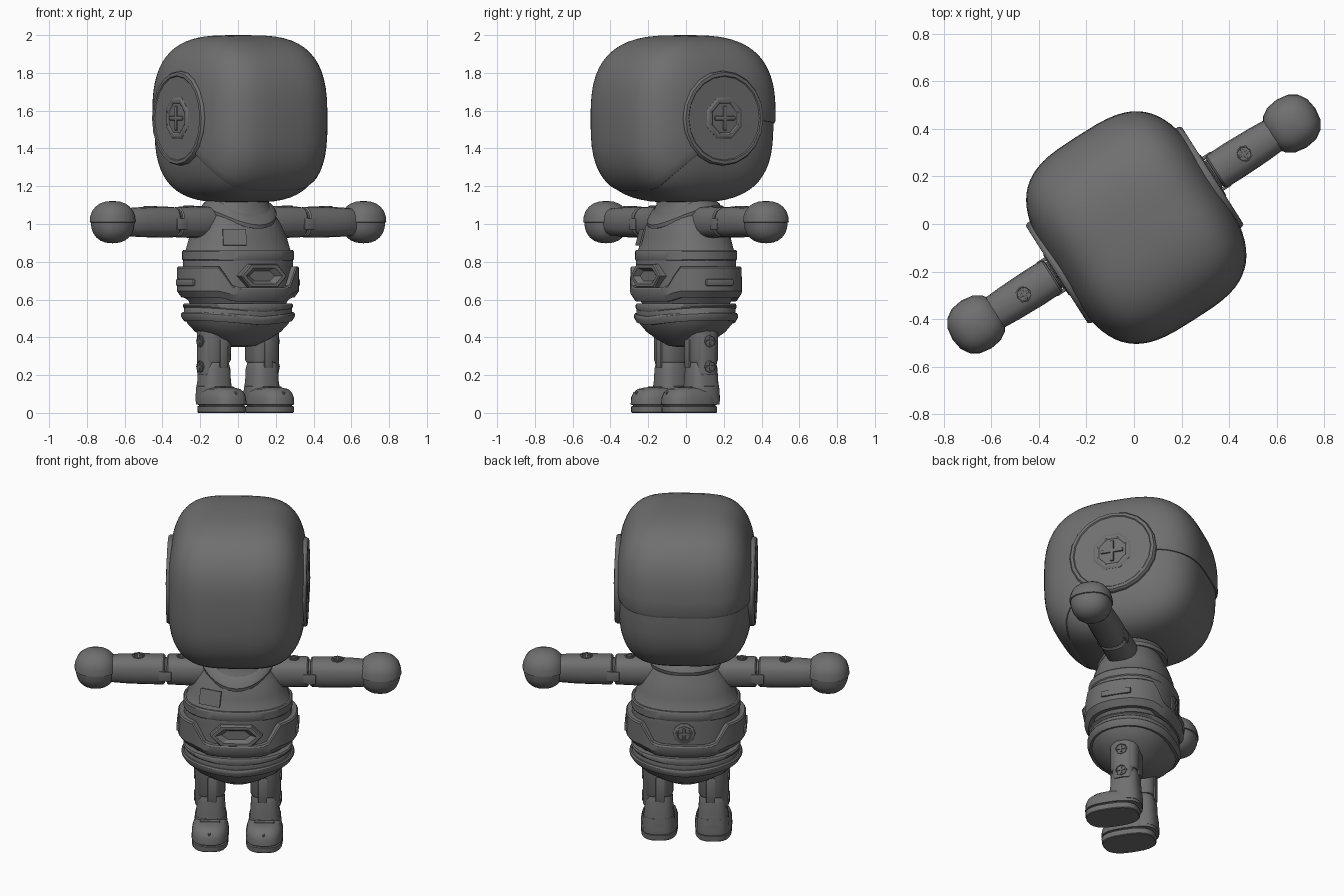
import bpy, bmesh, math
from mathutils import Matrix, Vector

if "Cube" in bpy.data.objects:
    bpy.data.objects.remove(bpy.data.objects["Cube"])

TURN = Matrix.Rotation(math.radians(32.5), 4, 'Z')
grey = bpy.data.materials.new("dark_grey")
grey.diffuse_color = (0.16, 0.16, 0.16, 1)
grey.use_nodes = True
grey.node_tree.nodes["Principled BSDF"].inputs["Base Color"].default_value = grey.diffuse_color


def finish(name, bm):
    bmesh.ops.recalc_face_normals(bm, faces=bm.faces)
    bm.transform(TURN)
    me = bpy.data.meshes.new(name)
    bm.to_mesh(me)
    bm.free()
    me.materials.append(grey)
    ob = bpy.data.objects.new(name, me)
    bpy.context.collection.objects.link(ob)
    return ob


def loft(name, rings, closed=False, mat=None):
    """Skin between equal rings of points; cap the ends, or join last to first."""
    bm = bmesh.new()
    vs = [[bm.verts.new(p) for p in r] for r in rings]
    n = len(vs[0])
    pairs = list(zip(vs, vs[1:])) + ([(vs[-1], vs[0])] if closed else [])
    for lo, hi in pairs:
        for i in range(n):
            j = (i + 1) % n
            bm.faces.new((lo[i], lo[j], hi[j], hi[i]))
    if not closed:
        bm.faces.new(vs[0])
        bm.faces.new(vs[-1])
    if mat:
        bm.transform(mat)
    return finish(name, bm)


def spow(v, e):
    return math.copysign(abs(v) ** e, v)


def outline(a, b, t, n=2.0):
    return a * spow(math.cos(t), 2 / n), b * spow(math.sin(t), 2 / n)


def ring(z, a, b, n=2.0, cx=0, cy=0, segs=24):
    pts = []
    for i in range(segs):
        x, y = outline(a, b, 2 * math.pi * i / segs, n)
        pts.append((cx + x, cy + y, z))
    return pts


def lathe(name, profile, mat, segs=20, n=2.0):
    """Profile of (radius, height) about local z, placed by mat."""
    return loft(name, [ring(h, max(r, .001), max(r, .001), n, segs=segs) for r, h in profile], mat=mat)


def block(name, size, mat, bevel=0.0):
    bm = bmesh.new()
    bmesh.ops.create_cube(bm, size=1)
    bm.transform(Matrix.Diagonal((*size, 1)))
    if bevel:
        bmesh.ops.bevel(bm, geom=bm.edges[:], offset=bevel, segments=2, affect='EDGES', profile=.5)
    bm.transform(mat)
    return finish(name, bm)


def facing(pos, direction):
    return Matrix.Translation(pos) @ Vector(direction).to_track_quat('Z', 'Y').to_matrix().to_4x4()


def screw(name, pos, direction, r=.036):
    m = facing(pos, direction)
    lathe(name + "_rim", [(r, -.02), (r, .004), (r * .85, .006), (r * .8, .001), (0, .001)], m, 8)
    for k in (0, 1):
        block(name + "_cross", (r * 1.35, r * .3, .012), m @ Matrix.Rotation(k * math.pi / 2, 4, 'Z'), .002)


def interp(pts, v):
    for (x0, y0), (x1, y1) in zip(pts, pts[1:]):
        if v <= x1:
            k = max(0, (v - x0) / (x1 - x0))
            return y0 + (y1 - y0) * k
    return pts[-1][1]


# Head: inner head and an overlapping helmet shell with a visor-shaped seam
HA, HB, HC, HZ = .384, .458, -.018, 1.555
SEAM = [(-.46, 1.18), (-.40, 1.20), (-.19, 1.34), (.10, 1.54), (.30, 1.545), (.46, 1.53)]


def head_point(t, p, k=1.0):
    x, y = outline(HA, HB, t, 3.3)
    s = max(.004, abs(math.cos(p)) ** (2 / 3))
    w = spow(math.sin(p), 2 / 3 if p < 0 else .71)
    return (x * s ** .8 * k, HC + y * s ** 1.08 * k, HZ + w * (.445 if w > 0 else .442))


T = [2 * math.pi * i / 64 for i in range(64)]
loft("inner_head", [[head_point(t, -math.pi / 2 + 1.95 * i / 18, .975) for t in T] for i in range(19)])


def seam_angle(t, lift=0):
    w = (interp(SEAM, outline(HA, HB, t, 3.3)[1]) + lift - HZ) / .435
    return math.asin(spow(w, 1.5))


shell = [[head_point(t, seam_angle(t), .95) for t in T], [head_point(t, seam_angle(t), .988) for t in T]]
for i in range(21):
    shell.append([head_point(t, seam_angle(t, .014) + (math.pi / 2 - seam_angle(t, .014)) * i / 20) for t in T])
loft("helmet_shell", shell)

# Round ear covers, nearly flush with the head
for s in (-1, 1):
    m = facing((0, -.005, 1.56), (s, 0, 0))
    lathe("ear_disc", [(.25, .28), (.25, .377), (.243, .388), (.226, .389), (.221, .384), (0, .386)], m, 20)
    lathe("ear_hub", [(.118, .36), (.118, .386), (.106, .393), (.09, .393), (.083, .388), (0, .391)],
          m @ Matrix.Rotation(math.pi / 8, 4, 'Z'), 8)
    for k in (0, 1):
        block("ear_cross", (.13, .022, .016), m @ Matrix.Translation((0, 0, .390))
              @ Matrix.Rotation(k * math.pi / 2, 4, 'Z'), .006)

# Torso
TORSO = [(.56, .25, .20), (.60, .275, .215), (.63, .30, .235), (.78, .30, .235), (.80, .30, .235),
         (.855, .295, .23), (.865, .285, .222), (.93, .265, .21), (1.0, .232, .187), (1.06, .19, .16),
         (1.10, .165, .145), (1.16, .155, .14)]
loft("torso", [ring(z, a, b, 2.3, segs=32) for z, a, b in TORSO])


def band(name, a, b, bottom, top, depth=.03, n=2.3, slope=(.008, .98), segs=48):
    """Closed strip round the body; bottom and top are functions of the angle."""
    rings = []
    e, k = slope
    for i in range(segs):
        t = 2 * math.pi * i / segs
        zb, zt = bottom(t), top(t)
        xo, yo = outline(a, b, t, n)
        xi, yi = outline(a - depth, b - depth, t, n)
        rings.append([(xi, yi, zb), (xo * k, yo * k, zb), (xo, yo, zb + e),
                      (xo, yo, zt - .008), (xo * .98, yo * .98, zt), (xi, yi, zt)])
    return loft(name, rings, closed=True)


def dip(high, low):
    # High on the flanks, low across the middle of front and back
    return lambda t: interp([(.0, low), (.48, low), (.70, high), (1, high)], abs(math.cos(t)))


band("belt_ring", .332, .26, dip(.61, .59), dip(.775, .665), .055, slope=(.035, .92))
band("torso_hem", .303, .238, lambda t: .805, lambda t: .862, .03)
for s in (-1, 1):
    block("side_slot", (.016, .17, .035), Matrix.Translation((s * .330, 0, .69)), .006)

# Collar: scarf ring hanging low at the front
rings = []
for i in range(32):
    t = 2 * math.pi * i / 32
    c, v = math.cos(t), math.sin(t)
    d = max(0, -v) ** 2
    rings.append([((.165 + q + .012 * d) * c, (.147 + q + .024 * d) * v, 1.10 - .085 * d + h)
                  for q, h in ((-.04, .03), (-.005, .032), (.024, .01), (.04, -.02), (.036, -.04), (-.02, -.04))])
loft("collar", rings, closed=True)

# Chest patch and hexagonal buckle
block("chest_patch", (.125, .009, .09),
      Matrix.Translation((-.145, -.194, .93)) @ Matrix.Rotation(-.38, 4, 'Z') @ Matrix.Rotation(-.26, 4, 'X'))


def hexagon(w, h, y, z=.725):
    return [(x * w, y, z + v * h) for x, v in ((-1, 0), (-.6, 1), (.6, 1), (1, 0), (.6, -1), (-.6, -1))]


loft("buckle", [hexagon(.145, .062, -.20), hexagon(.145, .062, -.252), hexagon(.137, .057, -.26),
                hexagon(.115, .042, -.26), hexagon(.08, .026, -.237)])
lathe("back_plate", [(.062, -.02), (.062, .004), (.055, .008), (0, .008)], facing((0, .236, .735), (0, 1, 0)), 10)
screw("back_screw", (0, .246, .735), (0, 1, 0), .048)

# Pelvis and its two trims
PELVIS = [(.575, .285, .225), (.55, .297, .235), (.51, .30, .238), (.47, .275, .22),
          (.43, .235, .19), (.39, .165, .145), (.355, .09, .09), (.35, .05, .05)]
loft("pelvis", [ring(z, a, b, 2.2, segs=32) for z, a, b in PELVIS])
sag = lambda z: (lambda t: z - .025 * (1 - abs(math.cos(t))))
band("waist_trim", .302, .24, sag(.558), lambda t: .578, .04, 2.2)
band("hip_trim", .312, .247, sag(.49), sag(.535), .04, 2.2, (.025, .95))

for s in (-1, 1):
    # Arm pieces, lathed along x
    m = facing((0, 0, 1.01), (s, 0, 0))
    lathe("upper_arm", [(.078, .15), (.084, .22), (.084, .28), (.081, .385), (.074, .392), (.05, .392)], m, 16, 2.5)
    lathe("elbow_joint", [(.064, .33), (.064, .46)], m, 16, 2.5)
    lathe("forearm", [(.06, .402), (.074, .404), (.081, .412), (.082, .50), (.079, .62), (.074, .70), (.06, .74)],
          m, 16, 2.5)
    for v in (-1, 1):
        block("elbow_tab", (.07, .016, .06), Matrix.Translation((s * .40, v * .076, 1.0)), .005)
    screw("forearm_screw", (s * .55, 0, 1.090), (0, 0, 1))
    screw("upper_arm_screw", (s * .31, 0, 1.092), (0, 0, 1), .03)

    # Hand: ball with a stepped lower cup
    hand = []
    for i in range(13):
        p = -math.pi / 2 + math.pi * i / 12
        k = .113 if i < 6 else .119
        r = max(.002, k * math.cos(p) ** .85)
        if i == 6:
            hand.append(ring(1.008, .113, .113, 2.3, s * .787, segs=16))
        hand.append(ring(1.01 + .112 * spow(math.sin(p), .9), r, r, 2.3, s * .787, segs=16))
    loft("hand", hand)

    # Leg pieces
    x = s * .15
    loft("thigh", [ring(z, a, a, 2.8, x, 0) for z, a in ((.265, .06), (.268, .076), (.28, .081), (.47, .083))])
    loft("shin", [ring(z, a, a * 1.02, 2.8, x, 0) for z, a in
                  ((.06, .09), (.12, .088), (.17, .081), (.235, .078), (.252, .074), (.30, .06))])
    loft("knee_plate", [ring(z, .05, r, 2.8, x + s * .037, 0) for z, r in
                        ((.20, .05), (.203, .054), (.215, .06), (.45, .062))])
    for v in (-1, 1):
        block("knee_tab", (.05, .012, .15), Matrix.Translation((x - s * .01, v * .080, .315)), .005)
    for z in (.38, .245):
        screw("leg_screw", (x + s * .087, 0, z), (s, 0, 0), .034)

    # Shoe with stepped sole, rounded toe and heel cup
    SHOE = [(0, .098, .146), (.004, .101, .15), (.034, .102, .152), (.036, .094, .142), (.042, .094, .142),
            (.044, .103, .153), (.08, .102, .151), (.108, .094, .138), (.126, .078, .115), (.134, .05, .08)]
    loft("shoe", [ring(z, a, b, 2.7, x, -.075) for z, a, b in SHOE])
    loft("heel_cup", [ring(z, a, a, 2.6, x, .0) for z, a in ((.044, .09), (.10, .091), (.14, .088), (.15, .07))])
    block("toe_ridge", (.012, .09, .05), Matrix.Translation((x, -.172, .098)) @ Matrix.Rotation(.25, 4, 'X'), .005)
    block("shoe_strap", (.11, .028, .02), Matrix.Translation((x, -.10, .130)), .006)

# Smooth shading with sharp edges kept
for ob in bpy.context.scene.objects:
    ob.select_set(True)
    bpy.context.view_layer.objects.active = ob
bpy.ops.object.shade_smooth_by_angle(angle=math.radians(32))
